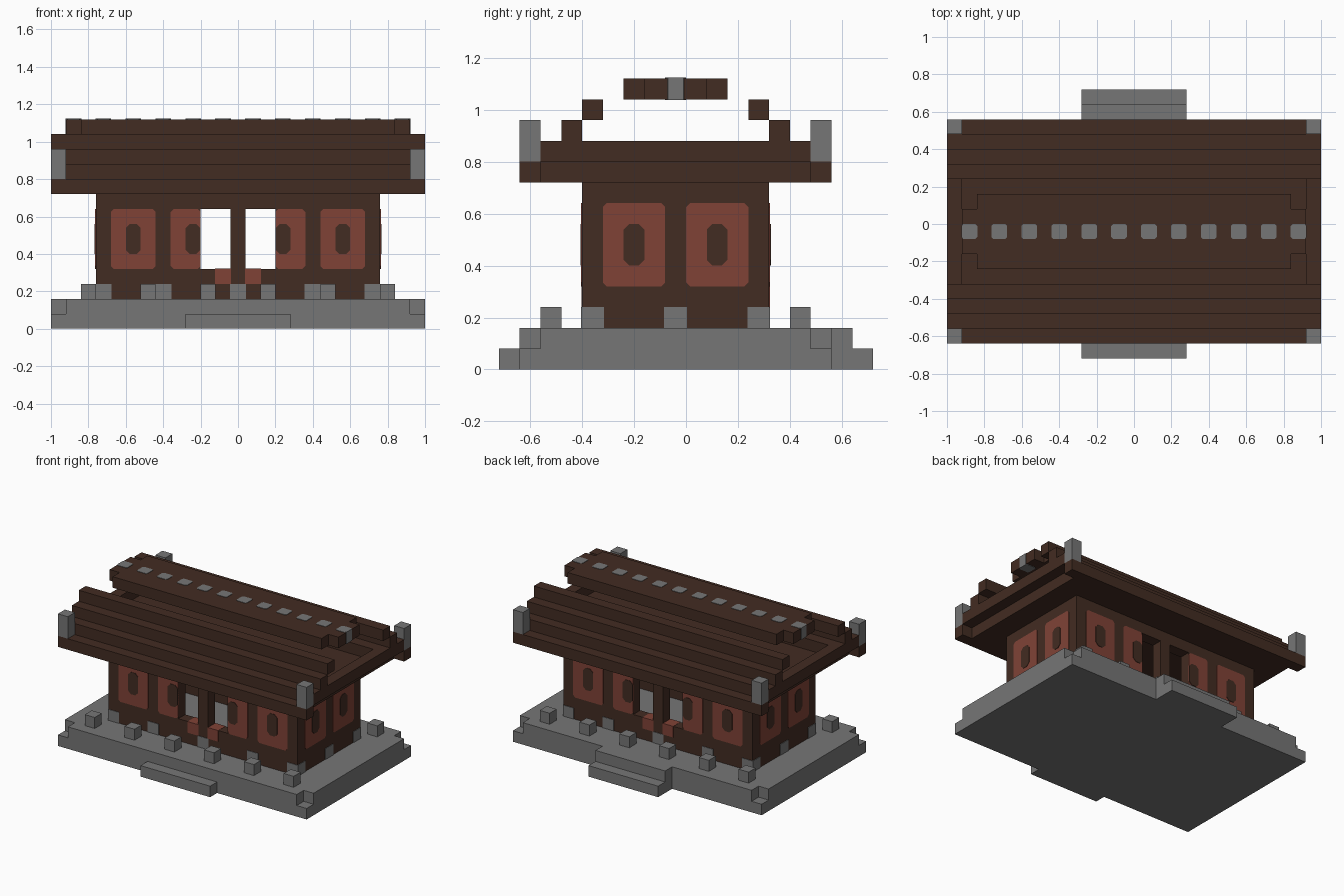
import bpy, bmesh
from mathutils import Vector

cube = bpy.data.objects.get("Cube")
if cube:
    bpy.data.objects.remove(cube, do_unlink=True)

U = 0.08  # block size


def material(name, rgb):
    m = bpy.data.materials.new(name)
    m.use_nodes = True
    m.diffuse_color = (*rgb, 1)
    m.node_tree.nodes["Principled BSDF"].inputs["Base Color"].default_value = (*rgb, 1)
    return m


WOOD = material("dark wood", (0.055, 0.025, 0.016))
STONE = material("grey stone", (0.18, 0.18, 0.18))
RED = material("red panel", (0.216, 0.055, 0.037))


def add_box(bm, x, y, z, pad=0.0):
    lo = Vector((x[0] - pad, y[0] - pad, z[0]))
    hi = Vector((x[1] + pad, y[1] + pad, z[1]))
    for v in bmesh.ops.create_cube(bm, size=1)["verts"]:
        v.co = [lo[i] if v.co[i] < 0 else hi[i] for i in range(3)]


def add_plate(bm, axis, a, b, depth, cut=0.015):
    """Corner-cut rectangle spanning a and b, extruded over depth along axis."""
    (a0, a1), (b0, b1) = a, b
    c = cut
    outline = [(a0 + c, b0), (a1 - c, b0), (a1, b0 + c), (a1, b1 - c),
               (a1 - c, b1), (a0 + c, b1), (a0, b1 - c), (a0, b0 + c)]
    place = {"x": lambda p, d: (d, *p), "y": lambda p, d: (p[0], d, p[1]),
             "z": lambda p, d: (*p, d)}[axis]
    rings = [[bm.verts.new(place(p, d)) for p in outline] for d in depth]
    bm.faces.new(rings[0])
    bm.faces.new(rings[1])
    for i in range(8):
        j = (i + 1) % 8
        bm.faces.new((rings[0][i], rings[0][j], rings[1][j], rings[1][i]))


def finish(name, bm, mat):
    bmesh.ops.recalc_face_normals(bm, faces=bm.faces)
    mesh = bpy.data.meshes.new(name)
    bm.to_mesh(mesh)
    bm.free()
    mesh.materials.append(mat)
    ob = bpy.data.objects.new(name, mesh)
    bpy.context.collection.objects.link(ob)


def boxes(name, mat, items, pad=0.0):
    bm = bmesh.new()
    for item in items:
        add_box(bm, *item, pad)
    finish(name, bm, mat)


def both(lo, hi):
    """A span and its mirror image."""
    return [(lo, hi), (-hi, -lo)]


def cell(c):
    return (c - U / 2, c + U / 2)


# Stone platform with notched corners, and entrance steps
boxes("platform", STONE, [
    ((-1, 1), (-0.64, 0.56), (0, U)),
    ((-0.92, 0.92), (-0.64, 0.56), (U, 0.16)),
    ((-1, 1), (-0.56, 0.48), (U, 0.16))])
boxes("entrance_steps", STONE, [
    ((-0.28, 0.28), (-0.72, -0.64), (0, U)),
    ((-0.28, 0.28), (0.56, 0.64), (0, 0.16)),
    ((-0.28, 0.28), (0.64, 0.72), (0, U))])

# Freestanding stones along the front and back
boxes("platform_stones", STONE, [
    (cell(-0.8 + 0.32 * i), y, (0.16, 0.24))
    for i in range(6) for y in ((-0.56, -0.48), (0.40, 0.48))])

# Walls with a pair of door openings on the front and back
FRONT, BACK = (-0.40, -0.32), (0.24, 0.32)
walls = []
for y in (FRONT, BACK):
    walls += [(x, y, (0.16, 0.72)) for x in both(0.20, 0.76)]
    walls += [((-0.04, 0.04), y, (0.32, 0.64)),
              ((-0.20, 0.20), y, (0.16, 0.32)),
              ((-0.20, 0.20), y, (0.64, 0.72))]
walls += [(x, (-0.32, 0.24), (0.16, 0.72)) for x in both(0.68, 0.76)]
boxes("walls", WOOD, walls)

# Red blocks in the door sills
boxes("sill_blocks", RED, [(x, y, (0.24, 0.321))
                           for x in both(0.04, 0.12) for y in (FRONT, BACK)], 0.003)

# Footing stones set in the walls
feet = [(cell(x), y, (0.16, 0.24))
        for x in (-0.72, -0.40, 0, 0.40, 0.72) for y in (FRONT, BACK)]
feet += [(x, (-0.08, 0), (0.16, 0.24)) for x in both(0.68, 0.76)]
boxes("footing_stones", STONE, feet, 0.004)

# Red wall panels with dark window slots
panels, slots = bmesh.new(), bmesh.new()
HIGH, SLOT = (0.32, 0.64), (0.40, 0.56)
for face, out in ((-0.40, -1), (0.32, 1)):
    for s in (-1, 1):
        for span, mid in (((0.44, 0.68), 0.56), ((0.20, 0.36), 0.24)):
            a = tuple(sorted(s * v for v in span))
            add_plate(panels, "y", a, HIGH, (face, face + out * 0.004))
            add_plate(slots, "y", cell(s * mid), SLOT, (face, face + out * 0.007), 0.022)
for s in (-1, 1):
    for a, mid in (((-0.32, -0.08), -0.20), ((0, 0.24), 0.12)):
        add_plate(panels, "x", a, HIGH, (s * 0.76, s * 0.764))
        add_plate(slots, "x", cell(mid), SLOT, (s * 0.76, s * 0.767), 0.022)
finish("wall_panels", panels, RED)
finish("window_slots", slots, WOOD)

# Eaves, with end beams overhanging the lower slab
boxes("eaves", WOOD, [
    ((-0.92, 0.92), (-0.56, 0.48), (0.72, 0.80)),
    ((-1, 1), (-0.64, -0.56), (0.72, 0.80)),
    ((-1, 1), (0.48, 0.56), (0.72, 0.80))])
frame = [((-1, 1), y, (0.80, 0.88)) for y in ((-0.56, -0.32), (0.24, 0.48))]
frame += [(x, (-0.32, 0.24), (0.80, 0.88)) for x in both(0.92, 1)]
boxes("roof_frame", WOOD, frame)

# Stepped roof rails on each slope
boxes("roof_rails", WOOD, [
    ((-1, 1), y, z) for z, ys in (
        ((0.88, 0.96), ((-0.48, -0.40), (0.32, 0.40))),
        ((0.96, 1.04), ((-0.40, -0.32), (0.24, 0.32)))) for y in ys])

# Stone corner finials
boxes("corner_finials", STONE, [
    (x, y, (0.80, 0.96)) for x in both(0.92, 1) for y in ((-0.64, -0.56), (0.48, 0.56))])

# Floating ridge with a row of stone studs
boxes("ridge", WOOD, [
    ((-0.84, 0.84), (-0.24, 0.16), (1.04, 1.12)),
    ((-0.92, -0.84), (-0.16, 0.08), (1.04, 1.12)),
    ((0.84, 0.92), (-0.16, 0.08), (1.04, 1.12))])
studs = bmesh.new()
for i in range(12):
    x = -0.88 + 0.16 * i
    add_plate(studs, "z", (x - 0.042, x + 0.042), (-0.08, 0), (1.037, 1.123), 0.01)
finish("ridge_studs", studs, STONE)
